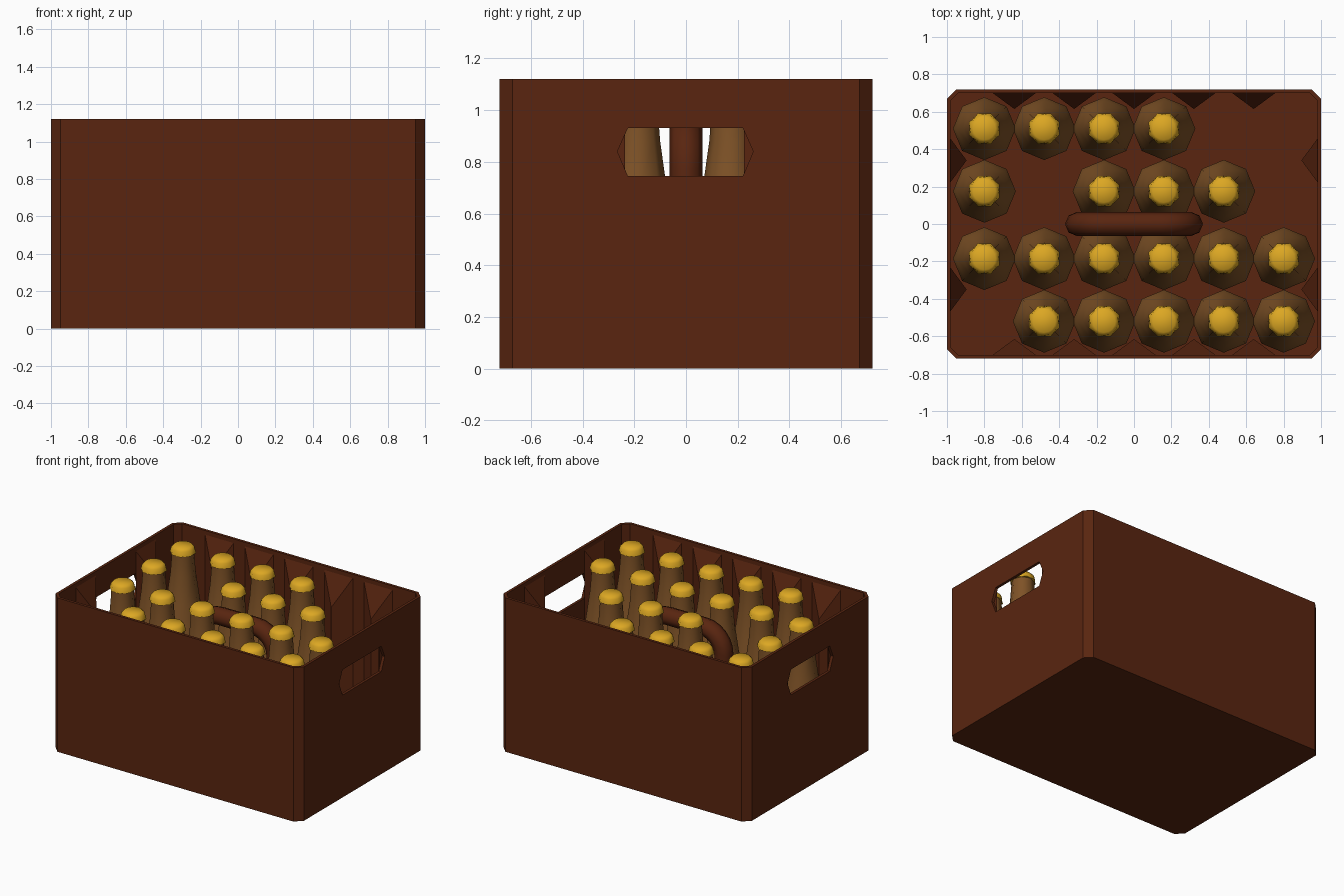
import bpy, bmesh
from math import pi, cos, sin, radians

cube = bpy.data.objects.get("Cube")
if cube:
    bpy.data.objects.remove(cube, do_unlink=True)


def material(name, rgb):
    m = bpy.data.materials.new(name)
    m.use_nodes = True
    m.diffuse_color = (*rgb, 1)
    bsdf = m.node_tree.nodes["Principled BSDF"]
    bsdf.inputs["Base Color"].default_value = (*rgb, 1)
    bsdf.inputs["Roughness"].default_value = 0.6
    return m


BROWN = material("brown plastic", (0.10, 0.0185, 0.005))
GLASS = material("amber glass", (0.21, 0.085, 0.020))
GOLD = material("gold cap", (0.72, 0.39, 0.017))


def finish(name, bm, mat, smooth_angle=None):
    bmesh.ops.recalc_face_normals(bm, faces=bm.faces[:])
    me = bpy.data.meshes.new(name)
    bm.to_mesh(me)
    bm.free()
    me.materials.append(mat)
    if smooth_angle:
        me.shade_smooth()
        me.set_sharp_from_angle(angle=radians(smooth_angle))
    return place(name, me)


def place(name, me, loc=(0, 0, 0)):
    ob = bpy.data.objects.new(name, me)
    ob.location = loc
    bpy.context.collection.objects.link(ob)
    return ob


def loft(rings):
    """Closed solid through rings that have equal point counts."""
    bm = bmesh.new()
    loops = [[bm.verts.new(p) for p in ring] for ring in rings]
    n = len(loops[0])
    for a, b in zip(loops, loops[1:]):
        for i in range(n):
            j = (i + 1) % n
            bm.faces.new((a[i], a[j], b[j], b[i]))
    bm.faces.new(loops[0][::-1])
    bm.faces.new(loops[-1])
    return bm


def octagon(hx, hy, c, z):
    """Rectangle with cut corners."""
    return [(hx, -hy + c, z), (hx, hy - c, z), (hx - c, hy, z), (-hx + c, hy, z),
            (-hx, hy - c, z), (-hx, -hy + c, z), (-hx + c, -hy, z), (hx - c, -hy, z)]


# Crate shell, hollowed, with a hand hole through both ends
HX, HY, H, WALL, FLOOR = 1.0, 0.72, 1.12, 0.02, 0.03
crate = finish("crate", loft([octagon(HX, HY, 0.05, z) for z in (0, H)]), BROWN)
hollow = finish("hollow_cutter", loft([octagon(HX - WALL, HY - WALL, 0.04, z)
                                       for z in (FLOOR, H + 0.2)]), BROWN)
HOLE = [(-0.265, 0.84), (-0.225, 0.745), (0.22, 0.745),
        (0.26, 0.84), (0.22, 0.93), (-0.225, 0.93)]
hole = finish("hand_hole_cutter", loft([[(x, y, z) for y, z in HOLE]
                                        for x in (-1.3, 1.3)]), BROWN)
for cutter in (hollow, hole):
    cutter.hide_render = True
    mod = crate.modifiers.new("cut", 'BOOLEAN')
    mod.operation = 'DIFFERENCE'
    mod.solver = 'EXACT'
    mod.object = cutter
bpy.context.view_layer.update()
cut = bpy.data.meshes.new_from_object(
    crate.evaluated_get(bpy.context.evaluated_depsgraph_get()))
crate.modifiers.clear()
crate.data = cut
for cutter in (hollow, hole):
    bpy.data.objects.remove(cutter, do_unlink=True)


# Triangular ribs on the inner walls, with steep sloping tops
def rib(name, cx, cy, nx, ny, half=0.115, depth=0.085):
    foot = [(cx - ny * half, cy + nx * half), (cx + ny * half, cy - nx * half),
            (cx + nx * depth, cy + ny * depth)]
    low = [(x, y, FLOOR) for x, y in foot]
    high = [(x, y, z) for (x, y), z in zip(foot, (1.09, 1.09, 0.88))]
    finish(name, loft([low, high]), BROWN)


for s in (-1, 1):
    for x in (-0.64, -0.32, 0, 0.32, 0.64):
        rib("long_wall_rib", x, s * (HY - WALL), 0, -s)
    for y in (-0.35, 0, 0.34):
        # the middle rib stays clear of the hand hole
        if y:
            rib("end_wall_rib", s * (HX - WALL), y, -s, 0, half=0.08 if abs(y) < 0.3 else 0.115)


# Central carrying handle: a bent tube
R, BEND, TOP, SPAN = 0.064, 0.16, 0.93, 0.305
arc = [(SPAN - BEND + BEND * cos(a), TOP - BEND + BEND * sin(a))
       for a in [pi / 2 * i / 6 for i in range(7)]]
right = [(SPAN, FLOOR)] + arc
path = right + [(-x, z) for x, z in reversed(right)]
curve = bpy.data.curves.new("handle_path", 'CURVE')
curve.dimensions = '3D'
curve.bevel_depth = R
curve.bevel_resolution = 2
spline = curve.splines.new('POLY')
spline.points.add(len(path) - 1)
for p, (x, z) in zip(spline.points, path):
    p.co = (x, 0, z, 1)
tube = place("handle_path", curve)
bpy.context.view_layer.update()
tube_mesh = bpy.data.meshes.new_from_object(
    tube.evaluated_get(bpy.context.evaluated_depsgraph_get()))
bpy.data.objects.remove(tube, do_unlink=True)
tube_mesh.materials.clear()
tube_mesh.materials.append(BROWN)
tube_mesh.shade_smooth()
place("carrying_handle", tube_mesh)


# Bottle and crown cap, shared by every filled place
def ring(r, z, n=8, tooth=0.0):
    return [((r + tooth * (i % 2)) * cos(2 * pi * i / n),
             (r + tooth * (i % 2)) * sin(2 * pi * i / n), z) for i in range(n)]


BOTTLE = [(0.15, 0.03), (0.168, 0.05), (0.168, 0.42), (0.15, 0.52),
          (0.113, 0.68), (0.085, 0.88), (0.076, 1.0), (0.076, 1.04)]
bottle = finish("bottle", loft([ring(r, z) for r, z in BOTTLE]), GLASS, 60)
cap = finish("bottle_cap", loft([ring(0.080, 1.025, 16, 0.009), ring(0.076, 1.06, 16, 0.002),
                                 ring(0.060, 1.078, 16)]), GOLD, 60)

COLUMNS = (-0.80, -0.48, -0.16, 0.16, 0.48, 0.80)
ROWS = {0.51: "111100", 0.175: "101110", -0.185: "111111", -0.52: "011111"}
for y, filled in ROWS.items():
    for x, f in zip(COLUMNS, filled):
        if f == "1":
            place("bottle", bottle.data, (x, y, 0))
            place("bottle_cap", cap.data, (x, y, 0))
for template in (bottle, cap):
    bpy.data.objects.remove(template, do_unlink=True)
